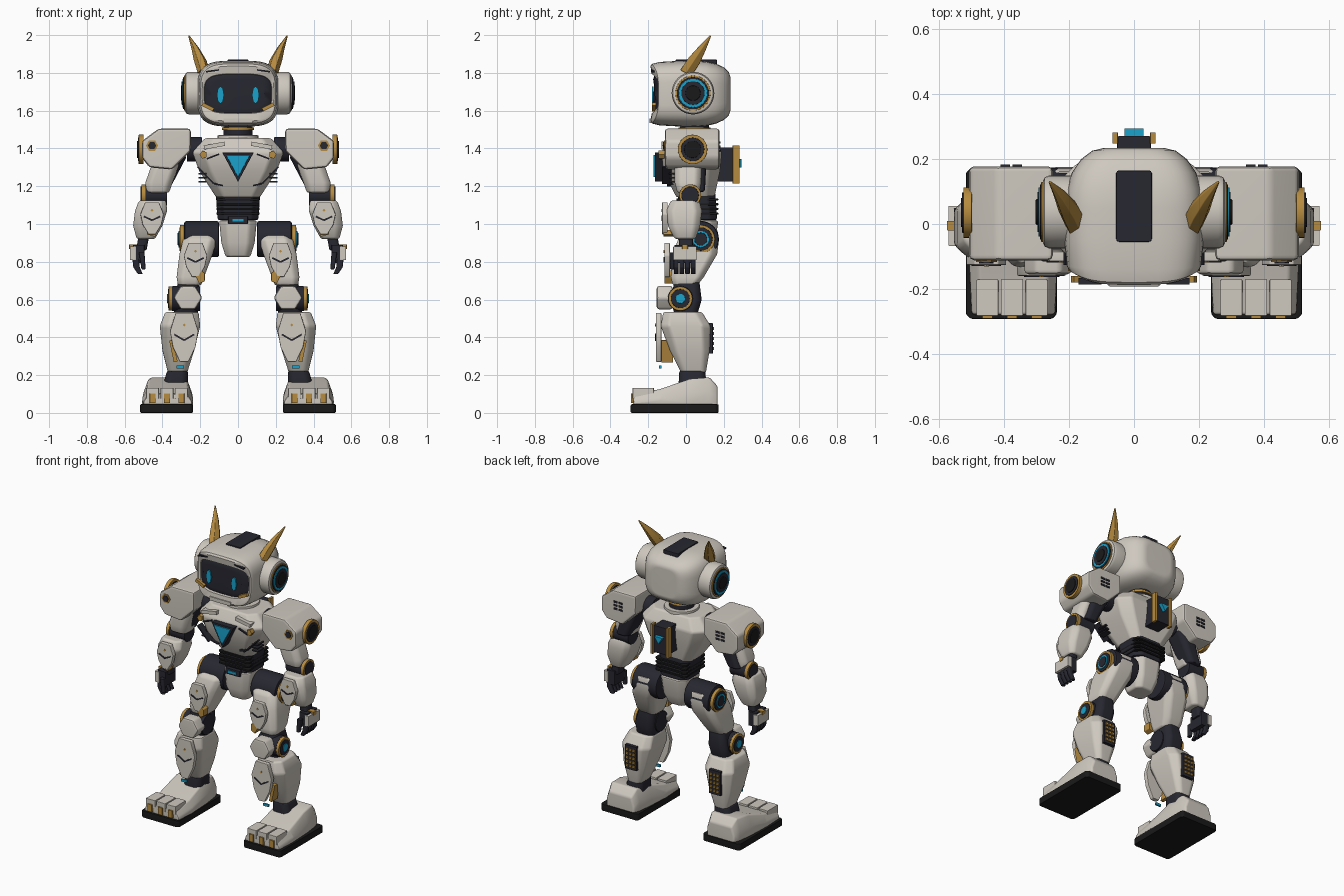
import bpy, bmesh, math
from mathutils import Matrix, Vector

if "Cube" in bpy.data.objects:
    bpy.data.objects.remove(bpy.data.objects["Cube"])


def material(name, *colour):
    mat = bpy.data.materials.new(name)
    mat.use_nodes = True
    mat.diffuse_color = (*colour, 1)
    shader = next(node for node in mat.node_tree.nodes if node.type == "BSDF_PRINCIPLED")
    shader.inputs["Base Color"].default_value = (*colour, 1)
    shader.inputs["Roughness"].default_value = .6
    return mat


cream = material("cream armour", .62, .58, .52)
dark = material("dark joint", .02, .02, .03)
gold = material("gold trim", .47, .26, .05)
cyan = material("cyan glow", .01, .36, .6)
black = material("black rubber", .01, .01, .01)


def finish(name, bm, mat, bevel, pair):
    """Bevel the sharp edges and make one object, or a left and right pair."""
    bmesh.ops.recalc_face_normals(bm, faces=bm.faces)
    if bevel:
        edges = [edge for edge in bm.edges if edge.calc_face_angle(0) > math.radians(28)]
        bmesh.ops.bevel(bm, geom=edges, offset=bevel, segments=2, profile=.5,
                        affect="EDGES", clamp_overlap=True)
    for side, prefix in ((1, "left_"), (-1, "right_")) if pair else ((1, ""),):
        mesh = bpy.data.meshes.new(prefix + name)
        bm.to_mesh(mesh)
        if side < 0:
            mesh.transform(Matrix.Scale(-1, 4, (1, 0, 0)))
            mesh.flip_normals()
        mesh.materials.append(mat)
        mesh.shade_smooth()
        mesh.set_sharp_from_angle(angle=math.radians(36))
        obj = bpy.data.objects.new(prefix + name, mesh)
        bpy.context.scene.collection.objects.link(obj)
        weighted = obj.modifiers.new("flat face shading", "WEIGHTED_NORMAL")
        weighted.keep_sharp = True
    bm.free()


def loft(name, rings, mat, bevel=0, pair=False):
    """Skin a row of rings with equal point counts and cap both ends."""
    bm = bmesh.new()
    loops = [[bm.verts.new(point) for point in ring] for ring in rings]
    for low, high in zip(loops, loops[1:]):
        for i in range(len(low)):
            bm.faces.new((low[i - 1], low[i], high[i], high[i - 1]))
    bm.faces.new(loops[0])
    bm.faces.new(loops[-1])
    finish(name, bm, mat, bevel, pair)


def circle(sides=32):
    angles = [math.tau * i / sides for i in range(sides)]
    return [(math.cos(angle), math.sin(angle)) for angle in angles]


def block(name, sections, mat, cut=.4, bevel=.012, pair=True):
    """Chamfered rectangles (z, x, half width, y, half depth) stacked upwards."""
    rings = []
    for z, x, width, y, depth in sections:
        chamfer = cut * min(width, depth)
        inner, short = width - chamfer, depth - chamfer
        corner = [(inner, depth), (width, short), (width, -short), (inner, -depth)]
        corner += [(-a, -b) for a, b in corner]
        rings.append([(x + a, y + b, z) for a, b in corner])
    loft(name, rings, mat, bevel, pair)


def box(name, centre, size, mat, bevel=.006, pair=True):
    x, y, z = centre
    width, depth, height = (length / 2 for length in size)
    block(name, [(z + end * height, x, width, y, depth) for end in (-1, 1)],
          mat, .1, bevel, pair)


def plate(name, outline, front, mat, thick=.03, bevel=0, pair=True):
    """Extrude an x-z outline backward from its front depth."""
    loft(name, [[(x, y, z) for x, z in outline] for y in (front, front + thick)],
         mat, bevel, pair)


def polygon(x, z, width, height, sides):
    return [(x + width * c, z + height * s) for c, s in circle(sides)]


def strip(name, start, end, width, front, mat, thick=.02):
    """Straight bar between two x-z points."""
    start, end = Vector(start), Vector(end)
    across = (end - start).orthogonal().normalized() * width / 2
    plate(name, [start + across, end + across, end - across, start - across],
          front, mat, thick)


def tube(name, start, end, centre, radius, mat, bevel=.004, pair=True):
    """Round part whose axis runs sideways; centre is (y, z)."""
    y, z = centre
    loft(name, [[(x, y + radius * c, z + radius * s) for c, s in circle()]
                for x in (start, end)], mat, bevel, pair)


def upright(name, low, high, radius, mat):
    loft(name, [[(radius * c, .045 + radius * s, z) for c, s in circle()]
                for z in (low, high)], mat, .004)


def hub(name, x, centre, *layers):
    """Concentric layers, each standing slightly further out."""
    for i, (radius, mat) in enumerate(layers):
        tube(f"{name}_layer_{i}", x, x + .022 + .004 * i, centre, radius, mat, .002)


def oval(y, width, height, dent=0):
    """Rounded-square head ring; dent pulls its sides backward."""
    def bulge(value):
        return math.copysign(abs(value) ** .55, value)
    return [(width * bulge(c), y + dent * c * c, 1.69 + height * bulge(s))
            for c, s in circle(40)]


def shield(name, x, z, width, height, front):
    """Front armour plate with a dark chevron and a small gold stud."""
    half = [(.6, 1), (1, .25), (.8, -.4), (.3, -1)]
    outline = half + [(-a, b) for a, b in reversed(half)]
    plate(name, [(x + width * a, z + height * b) for a, b in outline], front, cream, bevel=.005)
    rise = height * .12
    for side in (-1, 1):
        strip(f"{name}_chevron_{'outer' if side > 0 else 'inner'}", (x, z - rise),
              (x + side * width * .7, z + rise), .009, front - .003, dark, .005)
    plate(name + "_stud", polygon(x, z + height / 2, .008, .008, 4),
          front - .004, gold, .006)


# Head shell: domed back, brim and recessed face opening
dome = [oval(.05 + .185 * s, .09 + .125 * c, .09 + .085 * c) for c, s in circle(20)[:6]]
loft("head_shell", dome[::-1] + [oval(-.05, .215, .173), oval(-.14, .207, .168, .01),
                                 oval(-.18, .198, .158, .035), oval(-.188, .19, .146, .04),
                                 oval(-.182, .18, .105, .04), oval(-.15, .175, .1, .03)], cream)
loft("visor", [oval(-.13, .18, .105), oval(-.165, .178, .103, .03),
               oval(-.174, .14, .075, .01)], dark)
plate("eye", polygon(.093, 1.683, .019, .046, 8), -.18, cyan, .009)
strip("cheek_trim", (.13, 1.605), (.19, 1.635), .02, -.18, gold)
strip("brow_line", (.1, 1.816), (.17, 1.806), .008, -.186, dark)
box("chin_plate", (0, -.176, 1.547), (.156, .032, .025), cream, pair=False)
box("crown_panel", (0, .055, 1.855), (.11, .22, .03), dark, pair=False)

# Ear pods
ear = (.037, 1.693)
tube("ear_pod", .17, .282, ear, .113, cream, .022)
hub("ear", .264, ear, (.093, gold), (.085, dark), (.076, cyan), (.062, dark))
tube("ear_core", .28, .303, ear, .04, black)

# Horns: bent six-sided blades
horn = []
for step, size in enumerate((.034, .034, .021, .004)):
    rise = step / 3
    root = Vector((.18 + .05 * rise + .03 * rise ** 2, .13 * rise, 1.8 + .197 * rise))
    horn.append([root + size * Vector((c, s, -s / 2)) for c, s in circle(6)])
loft("horn", horn, gold, .002, True)

# Neck and torso
upright("neck", 1.4, 1.54, .078, dark)
upright("neck_ring", 1.497, 1.512, .086, gold)
upright("collar", 1.43, 1.47, .108, cream)
block("chest", [(1.14, 0, .115, .05, .1), (1.28, 0, .205, .03, .15),
                (1.38, 0, .242, .03, .16), (1.455, 0, .175, .03, .12)], cream, pair=False)
block("waist", [(1.02, 0, .108, .065, .1), (1.17, 0, .118, .055, .1)], dark, pair=False)
for i in range(4):
    box(f"waist_rib_{i}", (0, .06, 1.055 + .025 * i), (.228, .222, .012), black, .003, False)
for name, size, front, mat in (("gem_frame", 1, -.165, dark), ("gem", .76, -.172, cyan)):
    plate(name, [(x * size, 1.323 + z * size) for x, z in ((-.083, .055), (.083, .055), (0, -.1))],
          front, mat, .06, .003, False)
strip("chest_seam", (.215, 1.303), (.13, 1.215), .008, -.127, dark, .05)
strip("chest_lower_seam", (.13, 1.215), (.08, 1.203), .008, -.1, dark, .04)
strip("chest_upper_seam", (.1, 1.37), (.165, 1.345), .008, -.139, dark)
plate("chest_stud", polygon(.183, 1.367, .02, .022, 5), -.145, gold)
strip("collar_plate", (.07, 1.425), (.18, 1.405), .022, -.13, cream, .05)
for i in range(3):
    box(f"rib_vent_{i}", (.187, -.055, 1.224 + .021 * i), (.043, .07, .009), dark, .002)

# Backpack
box("backpack", (0, .216, 1.315), (.104, .112, .18), dark, .01, False)
box("backpack_rail", (.058, .265, 1.315), (.016, .035, .2), gold, .004)
plate("backpack_light", [(-.03, 1.345), (.03, 1.345), (0, 1.3)], .265, cyan, pair=False)

# Pelvis and buckle
block("pelvis", [(.825, 0, .065, .055, .065), (.9, 0, .088, .057, .098),
                 (1.02, 0, .1, .063, .108)], cream, pair=False)
box("buckle", (0, -.03, 1.02), (.104, .06, .04), dark, pair=False)
box("buckle_light", (0, -.058, 1.02), (.06, .016, .015), cyan, .002, False)

# Shoulders
shoulder = (.035, 1.395)
plate("shoulder", [(.25, 1.505), (.42, 1.505), (.508, 1.44), (.508, 1.35), (.47, 1.3),
                   (.35, 1.288), (.25, 1.385)], -.112, cream, .29, .016)
tube("shoulder_axle", .19, .27, shoulder, .065, dark)
hub("shoulder_hub", .5, shoulder, (.066, dark), (.078, gold), (.062, dark), (.045, black))
plate("shoulder_stud_rim", polygon(.455, 1.415, .032, .032, 6), -.117, gold)
plate("shoulder_stud_core", polygon(.455, 1.415, .022, .022, 6), -.121, dark)
for row in range(3):
    for column in range(2):
        box(f"shoulder_vent_{row}_{column}", (.36 + .037 * column, .176, 1.386 + .023 * row),
            (.03, .014, .012), dark, .002)

# Arms
elbow = (.022, 1.152)
block("arm_core", [(1.17, .415, .045, .04, .06), (1.36, .335, .065, .04, .07)], dark)
block("upper_arm", [(1.165, .425, .06, .012, .058), (1.22, .418, .072, .01, .07),
                    (1.32, .383, .072, .012, .072)], cream)
tube("elbow", .375, .5, elbow, .056, dark)
hub("elbow_hub", .49, elbow, (.058, gold), (.046, dark))
block("forearm", [(.92, .488, .048, -.005, .055), (.99, .478, .077, -.01, .085),
                  (1.07, .46, .085, -.01, .095), (1.125, .452, .072, -.005, .075)], cream)
shield("forearm_plate", .455, 1.03, .062, .085, -.127)
strip("forearm_trim", (.435, .945), (.48, .957), .025, -.118, gold, .05)

# Hands
block("wrist", [(.86, .512, .028, 0, .038), (.94, .498, .028, 0, .038)], dark)
box("palm", (.525, -.005, .842), (.06, .11, .095), dark, .01)
box("hand_guard", (.556, -.006, .845), (.032, .123, .07), cream, .008)
box("hand_trim", (.553, -.005, .88), (.046, .03, .024), gold, .003)
for i in range(4):
    y = -.052 + .03 * i
    block(f"finger_{i}", [(.735, .517, .013, y, .012), (.77, .537, .017, y, .013),
                          (.815, .542, .017, y, .013)], dark, bevel=.004)
block("thumb", [(.76, .5, .011, -.07, .014), (.85, .51, .015, -.07, .018)], dark, bevel=.005)

# Hips and thighs
hip = (.078, .92)
tube("hip_joint", .1, .285, hip, .096, dark, .012)
hub("hip_hub", .285, hip, (.075, gold), (.062, dark), (.044, cyan), (.034, dark))
block("thigh", [(.675, .256, .062, -.005, .065), (.72, .252, .073, .007, .088),
                (.84, .222, .088, .047, .118), (.92, .2, .09, .067, .108),
                (.975, .2, .062, .097, .068)], cream)
shield("thigh_plate", .225, .81, .062, .09, -.115)
plate("thigh_trim", polygon(.197, .72, .026, .038, 5), -.115, gold, .05, .003)

# Knees
knee = (-.03, .605)
block("knee_core", [(.52, .277, .063, 0, .06), (.6, .272, .068, 0, .083),
                    (.7, .26, .055, .005, .065)], dark)
tube("knee_joint", .2, .35, knee, .066, dark)
hub("knee_hub", .345, knee, (.064, gold), (.05, dark), (.025, cyan))
plate("knee_cap", polygon(.265, .61, .077, .072, 6), -.155, cream, .085, .014)

# Shins
block("shin", [(.21, .32, .05, .04, .065), (.33, .316, .084, .02, .105),
               (.46, .307, .107, -.002, .132), (.535, .297, .088, -.018, .102)], cream)
shield("shin_plate", .285, .4, .075, .13, -.16)
strip("shin_trim", (.33, .27), (.354, .385), .02, -.13, gold, .06)
box("shin_light", (.305, -.136, .242), (.04, .012, .016), cyan, .002)
box("calf_panel", (.312, .121, .395), (.085, .042, .16), dark, .008)
for row in range(5):
    for column in range(3):
        box(f"calf_stud_{row}_{column}", (.288 + .024 * column, .142, .34 + .027 * row),
            (.016, .014, .016), gold, 0)

# Feet
block("ankle", [(.14, .332, .067, .035, .075), (.225, .32, .055, .033, .068)], dark)
box("sole", (.378, -.06, .023), (.28, .465, .046), black)
foot = []
for y, width, top in ((-.28, .128, .1), (-.14, .135, .125), (.02, .128, .18),
                      (.125, .115, .188), (.168, .1, .14)):
    side = [(width, .04), (width, top * .6), (width * .8, top)]
    side += [(-x, z) for x, z in reversed(side)]
    foot.append([(.372 + x, y, z) for x, z in side])
loft("foot", foot, cream, .012, True)
for i in range(3):
    x = .3 + .076 * i
    box(f"toe_{i}", (x, -.227, .104), (.068, .113, .057), cream, .008)
    box(f"toe_claw_{i}", (x, -.271, .077), (.032, .042, .05), gold, .003)
